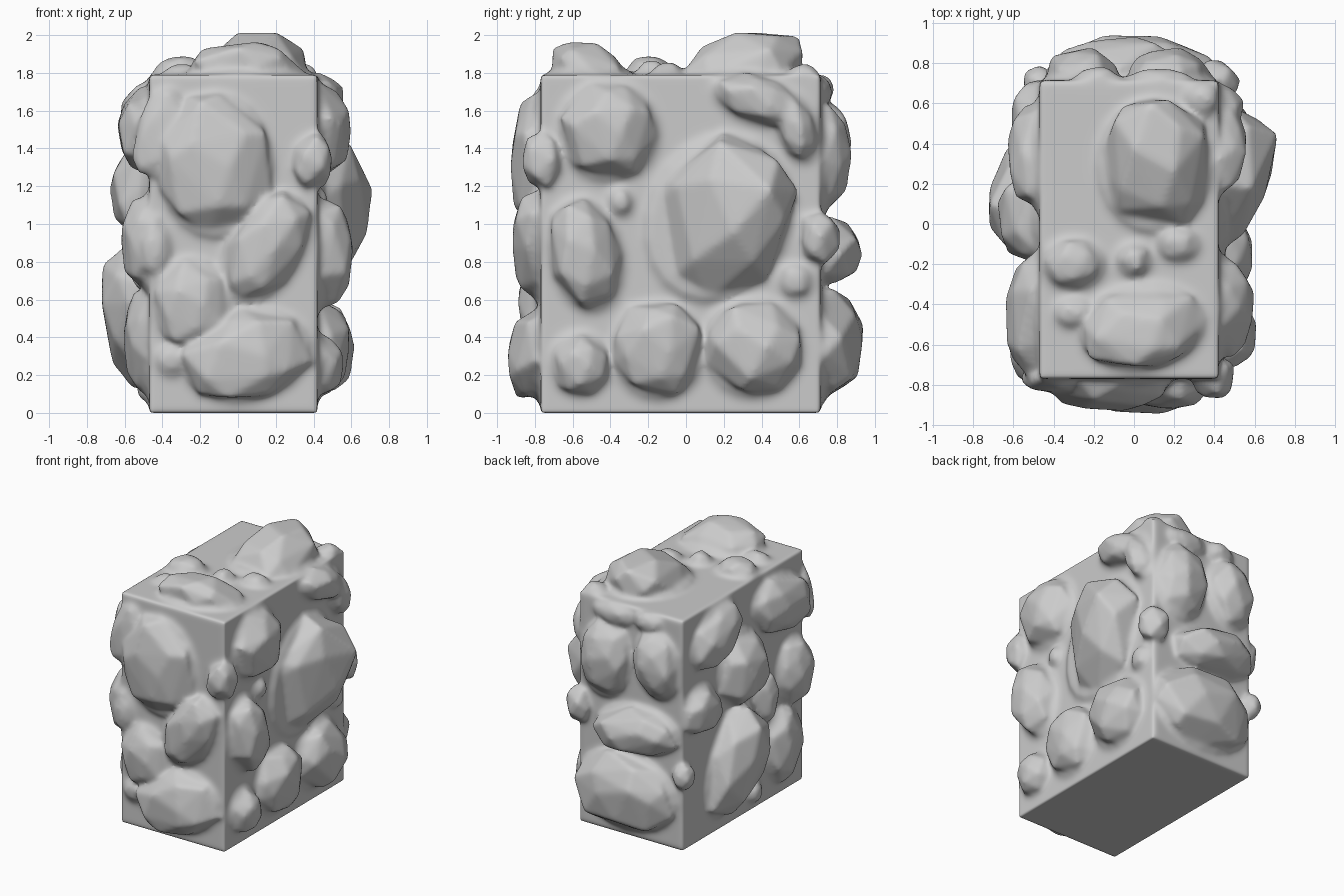
import bpy, bmesh, math, random
from mathutils import Vector

if "Cube" in bpy.data.objects:
    bpy.data.objects.remove(bpy.data.objects["Cube"])

random.seed(7)
X0, X1, Y0, Y1, TOP = -0.47, 0.42, -0.77, 0.715, 1.79

# Stones per wall: (u, v, half_u, half_v, protrusion, turn in degrees, lean_u, lean_v)
FRONT = [
    (-0.12, 1.31, .30, .38, .15, 0, 0, 0), (0.14, .87, .19, .32, .14, -32, 0, 0),
    (-0.24, .58, .21, .24, .11, 15, 0, 0), (0.04, .31, .34, .24, .165, 12, 0, -.1),
    (-0.35, .28, .08, .08, .04, 0, 0, 0), (-0.42, 1.48, .12, .24, .06, -15, 0, 0),
    (-0.44, .86, .08, .15, .05, 0, 0, 0),
]
RIGHT = [
    (-0.41, 1.49, .26, .26, .17, 0, 0, 0), (-0.53, .84, .19, .30, .18, 10, 0, 0),
    (0.17, 1.03, .37, .45, .285, -25, .3, .08), (-0.15, .33, .24, .25, .16, 0, 0, 0),
    (-0.56, .26, .15, .16, .13, 0, 0, 0), (0.35, .35, .26, .26, .19, 0, 0, 0),
    (0.38, 1.66, .24, .12, .13, -18, 0, 0), (0.58, 1.52, .10, .19, .12, 18, 0, 0),
    (0.58, .70, .08, .08, .05, 0, 0, 0), (-0.35, 1.12, .06, .07, .05, 0, 0, 0),
]
BACK = [
    (0.0, .36, .42, .30, .215, 0, 0, 0), (-0.10, .86, .34, .18, .21, -5, 0, 0),
    (0.18, 1.34, .21, .30, .155, 8, 0, 0), (-0.26, 1.40, .19, .26, .155, -8, 0, 0),
    (0.12, 1.70, .16, .08, .05, 0, 0, 0), (-0.18, 1.71, .11, .08, .06, 0, 0, 0),
]
LEFT = [
    (0.34, 1.55, .29, .19, .15, -25, 0, 0), (0.03, 1.18, .25, .28, .20, 0, 0, 0),
    (0.13, .50, .26, .43, .24, 28, 0, .12), (-0.45, 1.50, .32, .21, .16, 15, 0, 0),
    (-0.62, .90, .19, .26, .14, 0, 0, 0), (-0.50, .38, .21, .29, .13, 0, 0, 0),
    (-0.27, .82, .12, .20, .10, 0, 0, 0), (0.52, 1.04, .20, .17, .13, 0, 0, 0),
    (-0.15, .14, .08, .08, .06, 0, 0, 0),
]
CROWN = [
    (0.10, .29, .28, .33, .215, 0, 0, .2), (0.04, -.51, .31, .21, .165, 8, 0, -.25),
    (-0.30, -.20, .15, .12, .09, 0, 0, 0), (0.0, -.18, .08, .08, .07, 0, 0, 0),
    (0.22, -.10, .10, .08, .06, 0, 0, 0), (-0.30, -.44, .09, .07, .05, 0, 0, 0),
    (0.34, .62, .08, .08, .05, 0, 0, 0),
]
# Stones straddling the vertical corners: centre, half sizes
CORNERS = [
    ((0.39, -.76, 1.33), (.11, .11, .16)), ((0.42, .71, .92), (.11, .11, .14)),
    ((-0.47, .71, .58), (.08, .08, .10)),
]
WALLS = [  # stones, origin, u, v, outward, u limits, v limits
    (FRONT, (0, Y0, 0), (1, 0, 0), (0, 0, 1), (0, -1, 0), (X0, X1), (0, TOP)),
    (RIGHT, (X1, 0, 0), (0, 1, 0), (0, 0, 1), (1, 0, 0), (Y0, Y1), (0, TOP)),
    (BACK, (0, Y1, 0), (1, 0, 0), (0, 0, 1), (0, 1, 0), (X0, X1), (0, TOP)),
    (LEFT, (X0, 0, 0), (0, 1, 0), (0, 0, 1), (-1, 0, 0), (Y0, Y1), (0, TOP)),
    (CROWN, (0, 0, TOP), (1, 0, 0), (0, 1, 0), (0, 0, 1), (X0, X1), (Y0, Y1)),
]


def unit_stone(n=30):
    """Irregular pebble points, normalised to fill -1..1 on each axis."""
    pts = []
    for i in range(n):
        c = 1 - 2 * (i + .5) / n
        a = i * 2.39996 + random.uniform(-.3, .3)
        r = math.sqrt(1 - c * c)
        p = [r * math.cos(a), r * math.sin(a), c]
        k = random.uniform(.93, 1.04)
        pts.append([math.copysign(abs(t) ** .92, t) * k for t in p])
    for ax in range(3):
        lo, hi = min(p[ax] for p in pts), max(p[ax] for p in pts)
        for p in pts:
            p[ax] = 2 * (p[ax] - lo) / (hi - lo) - 1
    return pts


def add_hull(bm, points):
    """Convex hull of the points, built apart and merged into the body."""
    tmp = bmesh.new()
    for p in points:
        tmp.verts.new(p)
    res = bmesh.ops.convex_hull(tmp, input=tmp.verts)
    junk = [g for g in res["geom_interior"] if isinstance(g, bmesh.types.BMVert)]
    bmesh.ops.delete(tmp, geom=junk, context='VERTS')
    bmesh.ops.recalc_face_normals(tmp, faces=tmp.faces)
    me = bpy.data.meshes.new("tmp")
    tmp.to_mesh(me)
    tmp.free()
    bm.from_mesh(me)
    bpy.data.meshes.remove(me)


def clamp(t, lim, m):
    return min(max(t, lim[0] + m), lim[1] - m)


bm = bmesh.new()
# Mortar block
add_hull(bm, [(x, y, z) for x in (X0, X1) for y in (Y0, Y1) for z in (0, TOP)])

# Stones set into each wall, each with a thin mortar skirt around it
for stones, o, u, v, w, ulim, vlim in WALLS:
    o, u, v, w = map(Vector, (o, u, v, w))
    for cu, cv, hu, hv, out, turn, lu, lv in stones:
        cs, sn = math.cos(math.radians(turn)), math.sin(math.radians(turn))
        pts = []
        for a, b, c in unit_stone():
            a, b = a * hu, b * hv
            du, dv = a * cs - b * sn, a * sn + b * cs
            pts.append((du, dv, c * (out + .01) + lu * du + lv * dv))
        over = max(p[2] for p in pts) - out - .01
        add_hull(bm, [o + u * (cu + p[0]) + v * (cv + p[1]) + w * (p[2] - over) for p in pts])
        skirt = []
        for grow, d, m in ((.05, -.02, 0), (.0, .022, .04), (-.03, .035, .06)):
            for k in range(20):
                t = k * math.tau / 20
                a, b = (hu + grow) * math.cos(t), (hv + grow) * math.sin(t)
                pu = clamp(cu + a * cs - b * sn, ulim, m)
                pv = clamp(cv + a * sn + b * cs, vlim, m)
                skirt.append(o + u * pu + v * pv + w * min(d, out * .5))
        add_hull(bm, skirt)

for c, h in CORNERS:
    add_hull(bm, [[c[i] + h[i] * p[i] for i in range(3)] for p in unit_stone(18)])

mesh = bpy.data.meshes.new("stone_block")
bm.to_mesh(mesh)
bm.free()
block = bpy.data.objects.new("stone_block", mesh)
bpy.context.collection.objects.link(block)

# Fuse everything and soften the seams
rm = block.modifiers.new("fuse", 'REMESH')
rm.mode = 'VOXEL'
rm.voxel_size = 0.015
rm.use_smooth_shade = True
sm = block.modifiers.new("soften", 'SMOOTH')
sm.factor = 0.5
sm.iterations = 12
